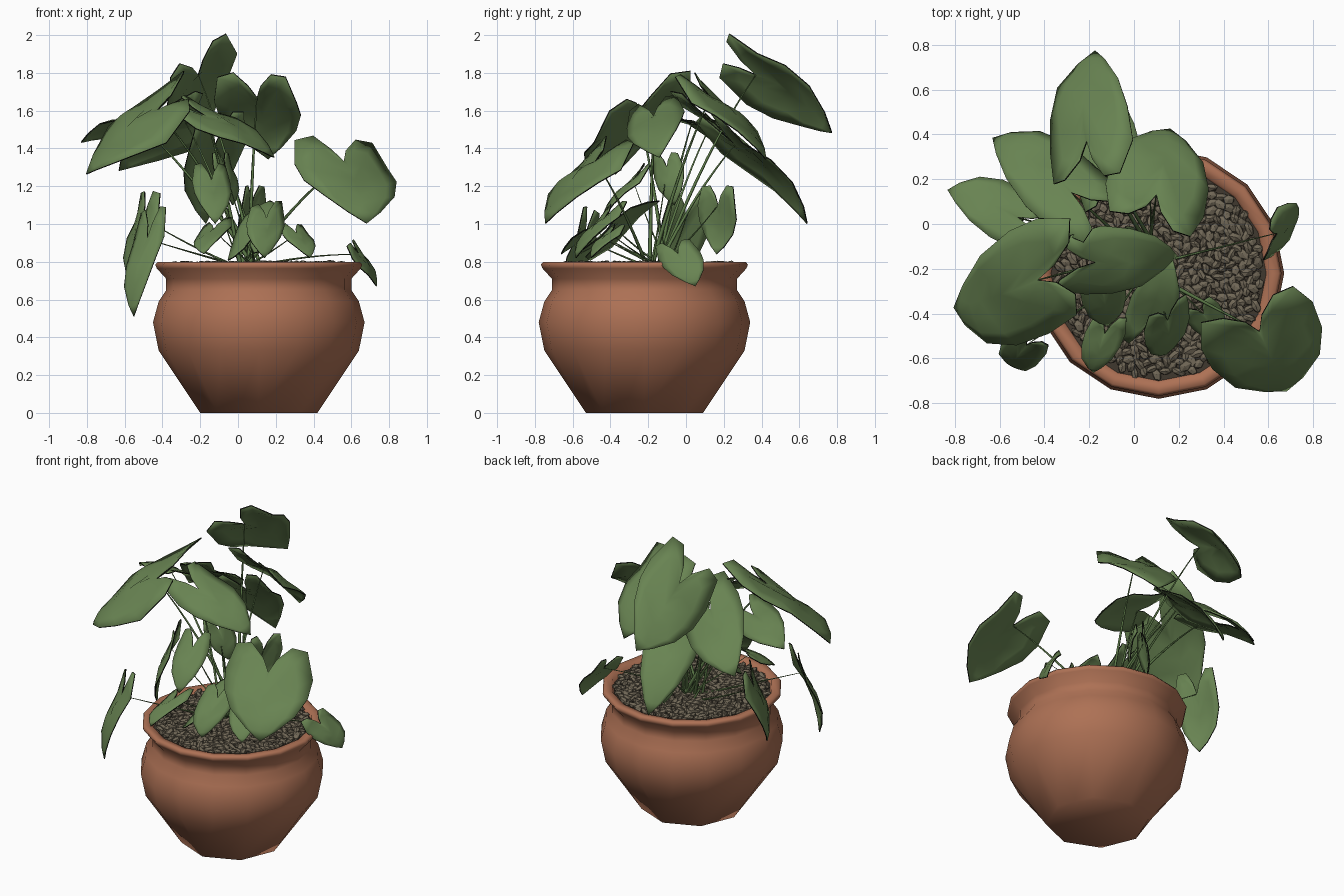
import bpy, bmesh, math, random
from mathutils import Vector, Matrix

random.seed(4)
cube = bpy.data.objects.get("Cube")
if cube:
    bpy.data.objects.remove(cube, do_unlink=True)


def make_material(name, colour):
    mat = bpy.data.materials.new(name)
    mat.use_nodes = True
    rgba = (*colour, 1)
    mat.diffuse_color = rgba
    bsdf = mat.node_tree.nodes["Principled BSDF"]
    bsdf.inputs["Base Color"].default_value = rgba
    bsdf.inputs["Roughness"].default_value = 0.8
    return mat


terracotta = make_material("terracotta", (0.42, 0.165, 0.09))
leaf_green = make_material("leaf green", (0.14, 0.23, 0.085))
leaf_edge = make_material("dark leaf edge", (0.008, 0.01, 0.006))
stem_green = make_material("stem green", (0.1, 0.18, 0.06))
pebble_brown = make_material("pebble brown", (0.165, 0.138, 0.095))
soil_brown = make_material("soil brown", (0.05, 0.04, 0.028))

POT = Vector((0.11, -0.22, 0))
SOIL = 0.77


def add_mesh(name, bm, material, smooth_angle=None):
    mesh = bpy.data.meshes.new(name)
    bm.to_mesh(mesh)
    bm.free()
    mesh.materials.append(material)
    obj = bpy.data.objects.new(name, mesh)
    bpy.context.collection.objects.link(obj)
    if smooth_angle:
        bpy.ops.object.select_all(action="DESELECT")
        obj.select_set(True)
        bpy.context.view_layer.objects.active = obj
        bpy.ops.object.shade_smooth_by_angle(angle=math.radians(smooth_angle))
    return obj


# Pot: turned profile whose foot is an octagon
def build_pot(sides=16):
    profile = [(0.31, 0), (0.53, 0.33), (0.56, 0.48), (0.53, 0.59), (0.49, 0.65),
               (0.49, 0.71), (0.54, 0.765), (0.548, 0.785), (0.535, 0.8), (0.49, 0.795), (0.47, 0.74)]
    bm = bmesh.new()
    rings = []
    for level, (radius, z) in enumerate(profile):
        ring = []
        for i in range(sides):
            angle = math.tau * i / sides
            r = radius
            if level == 0 and i % 2:
                r *= math.cos(math.tau / sides)
            offset = Vector((r * math.cos(angle), r * math.sin(angle), z))
            ring.append(bm.verts.new(POT + offset))
        rings.append(ring)
    for low, high in zip(rings, rings[1:]):
        for i in range(sides):
            j = (i + 1) % sides
            bm.faces.new((low[i], low[j], high[j], high[i]))
    bm.faces.new(rings[0][::-1])
    add_mesh("pot", bm, terracotta, 75)


# Soil disc with a layer of scattered faceted pebbles
def build_soil(radius=0.48, count=520):
    bm = bmesh.new()
    bmesh.ops.create_circle(bm, cap_ends=True, segments=16, radius=radius,
                            matrix=Matrix.Translation(POT + Vector((0, 0, SOIL))))
    add_mesh("soil", bm, soil_brown)

    bm = bmesh.new()
    golden = math.pi * (3 - math.sqrt(5))
    for i in range(count):
        r = radius * 0.96 * math.sqrt((i + random.random()) / count)
        place = Vector((r * math.cos(i * golden), r * math.sin(i * golden),
                        SOIL + random.uniform(0.005, 0.018)))
        turn = Matrix.Rotation(random.uniform(0, math.tau), 4, "Z")
        tilt = Matrix.Rotation(random.uniform(-0.5, 0.5), 4, "X")
        size = Matrix.Diagonal((random.uniform(0.016, 0.024), random.uniform(0.025, 0.042),
                                random.uniform(0.012, 0.02), 1))
        bmesh.ops.create_icosphere(bm, subdivisions=1, radius=1,
                                   matrix=Matrix.Translation(POT + place) @ turn @ tilt @ size)
    add_mesh("pebbles", bm, pebble_brown)


# Half outline of a heart leaf: (along the midrib, across it)
HEART = [(0, 0), (-0.2, 0.15), (-0.4, 0.46), (-0.38, 0.82), (0, 1),
         (0.3, 0.97), (0.6, 0.75), (0.85, 0.34), (1, 0)]


def build_leaf(name, base, tip, side):
    base, tip, side = Vector(base), Vector(tip), Vector(side)
    axis = tip - base
    normal = axis.cross(side).normalized()
    if normal.z < 0:
        normal.negate()
    bm = bmesh.new()
    last = len(HEART) - 1

    def point(u, v):
        arch = 0.4 * axis.length * max(u, 0) * (1 - u)
        droop = 0.16 * side.length * v * v
        ripple = 0.04 * side.length * math.sin(9 * u + 4 * v)
        return bm.verts.new(base + axis * u + side * v + normal * (arch - droop + ripple))

    for sign in (1, -1):
        rows = []
        for k, (u, v) in enumerate(HEART):
            mid = k / last
            rows.append([point(mid + (u - mid) * t, sign * v * t) for t in (0, 0.35, 0.7, 1)])
        for a, b in zip(rows, rows[1:]):
            for c in range(len(a) - 1):
                bm.faces.new((a[c], a[c + 1], b[c + 1], b[c]))
    bmesh.ops.remove_doubles(bm, verts=bm.verts, dist=0.0005)
    bmesh.ops.dissolve_degenerate(bm, edges=bm.edges, dist=0.0005)
    bmesh.ops.recalc_face_normals(bm, faces=bm.faces)
    leaf = add_mesh(name, bm, leaf_green, 60)
    # Thin blade with a dark rim
    leaf.data.materials.append(leaf_edge)
    blade = leaf.modifiers.new("blade", "SOLIDIFY")
    blade.thickness = 0.007
    blade.offset = 0
    blade.material_offset_rim = 1


# Stems: tapering arcs from the crown to each leaf
def build_stems(name, bases, thickness, lift):
    curve = bpy.data.curves.new(name, "CURVE")
    curve.dimensions = "3D"
    curve.bevel_depth = thickness
    curve.bevel_resolution = 0
    curve.materials.append(stem_green)
    steps = 8
    for base in bases:
        end = Vector(base)
        root = Vector((0.06 + random.uniform(-0.06, 0.06), -0.15 + random.uniform(-0.07, 0.07), SOIL))
        bend = root.lerp(end, 0.5)
        bend.z = max(root.lerp(end, lift).z, 0.84)
        spline = curve.splines.new("POLY")
        spline.points.add(steps)
        for i, p in enumerate(spline.points):
            t = i / steps
            p.co = (*(root.lerp(bend, t).lerp(bend.lerp(end, t), t)), 1)
            p.radius = 1 - 0.75 * t
    bpy.context.collection.objects.link(bpy.data.objects.new(name, curve))


# Leaves: notch, tip and half-width vector
UPPER_LEAVES = {
    "top_back": ((-0.21, 0.37, 1.79), (-0.17, 0.77, 1.48), (0.18, 0.03, 0.14)),
    "high_back": ((0.1, 0.13, 1.67), (0.16, 0.42, 1.34), (0.22, -0.07, 0)),
    "back_right": ((-0.28, 0.14, 1.54), (-0.63, 0.38, 1.28), (0.1, 0.14, -0.1)),
    "hanging_back": ((-0.12, 0.26, 1.42), (-0.17, 0.64, 1), (0.15, 0.06, 0.03)),
    "large_right": ((-0.43, -0.25, 1.6), (-0.8, -0.37, 1.26), (0.02, -0.26, -0.13)),
    "far_right": ((-0.52, 0.03, 1.53), (-0.83, 0.15, 1.43), (0.03, 0.13, -0.05)),
    "large_left": ((0.56, -0.48, 1.33), (0.68, -0.74, 1), (0.25, 0.1, -0.01)),
    "upper_middle": ((-0.17, -0.17, 1.57), (0.19, -0.14, 1.35), (0.04, 0.15, 0.05)),
}
LOWER_LEAVES = {
    "drooping_front": ((-0.48, -0.54, 0.92), (-0.55, -0.62, 0.51), (0.08, -0.05, 0.02)),
    "drooping_side": ((-0.5, 0, 1.03), (-0.56, -0.05, 0.67), (-0.06, 0.13, 0)),
    "rim_left": ((0.64, -0.04, 0.84), (0.73, 0.05, 0.67), (0.02, 0.11, 0.02)),
    "front_middle": ((0.15, -0.43, 1.03), (0.14, -0.58, 0.82), (0.1, 0.06, 0.02)),
    "inner_middle": ((0.07, -0.43, 0.92), (0.17, -0.14, 1.12), (0.11, -0.03, 0.03)),
    "inner_front": ((-0.14, -0.28, 1.23), (-0.12, -0.45, 1), (0.1, 0.02, 0)),
    "inner_top": ((-0.07, -0.1, 1.3), (-0.03, -0.06, 1.1), (0.05, 0.08, 0)),
    "small_front": ((-0.13, -0.49, 0.97), (-0.18, -0.66, 0.84), (0.09, 0, 0.03)),
    "small_left": ((0.31, -0.4, 0.95), (0.38, -0.5, 0.82), (0.07, 0.04, 0)),
    "inner_back": ((0.07, 0.17, 1.1), (0.05, 0.16, 0.84), (0.06, 0.1, 0)),
}

build_pot()
build_soil()
for leaf_name, (notch, tip, side) in {**UPPER_LEAVES, **LOWER_LEAVES}.items():
    build_leaf(leaf_name + "_leaf", notch, tip, side)
build_stems("tall_stems", [leaf[0] for leaf in UPPER_LEAVES.values()], 0.012, 0.64)
build_stems("short_stems", [leaf[0] for leaf in LOWER_LEAVES.values()], 0.007, 0.4)
